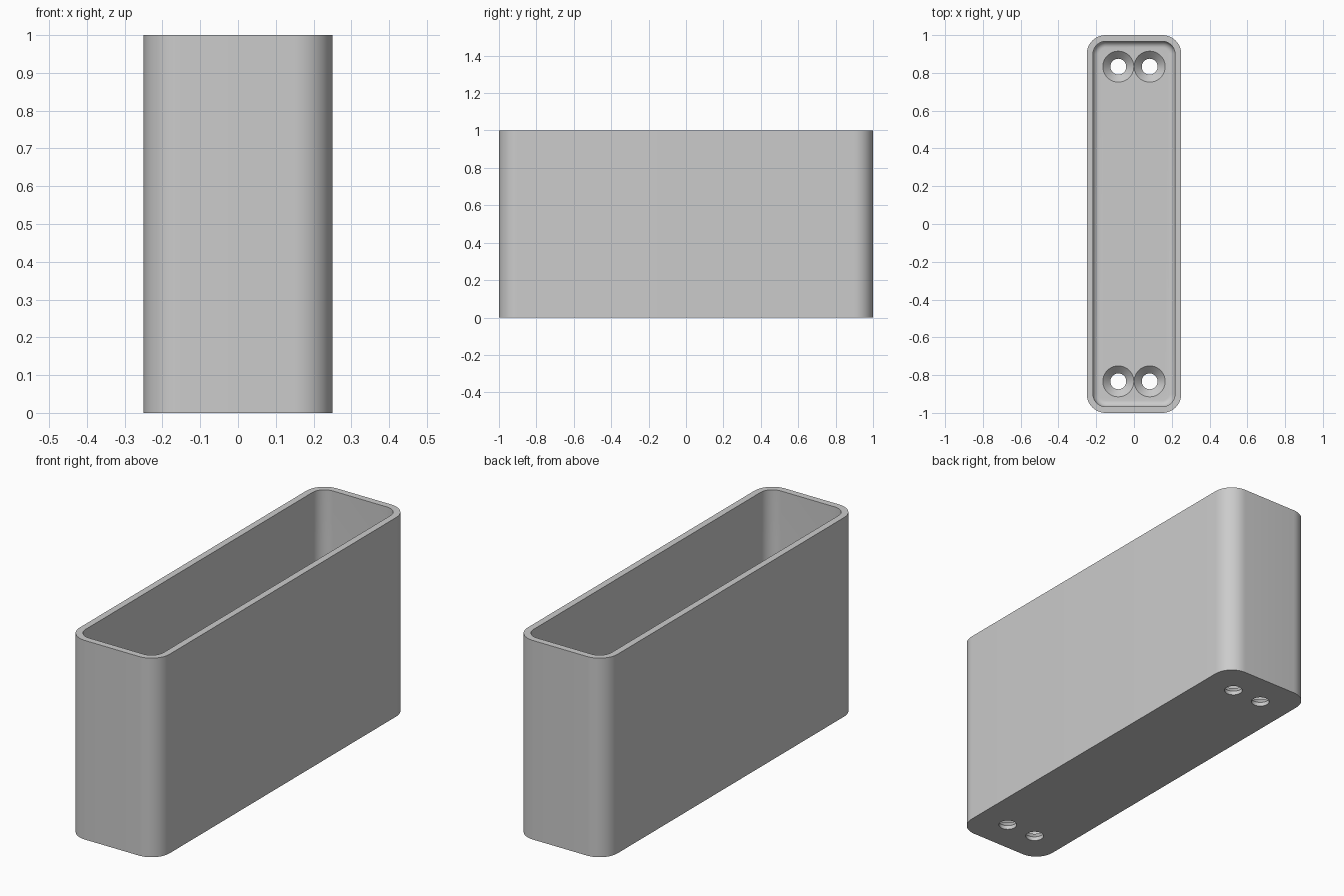
import bpy, bmesh, math

if "Cube" in bpy.data.objects:
    bpy.data.objects.remove(bpy.data.objects["Cube"], do_unlink=True)

HALF_X, HALF_Y, HEIGHT = 0.25, 1.0, 1.0
CORNER, WALL, FLOOR, FILLET = 0.1, 0.033, 0.06, 0.033
HOLE_R, SINK_R = 0.042, 0.082
STEPS = 12

grey = bpy.data.materials.new("light_grey")
grey.use_nodes = True
colour = (0.6, 0.6, 0.6, 1)
grey.diffuse_color = colour
grey.node_tree.nodes["Principled BSDF"].inputs["Base Color"].default_value = colour


def rounded_ring(bm, inset, z):
    """Rounded rectangle, drawn inwards from the outer outline."""
    verts = []
    radius = CORNER - inset
    corners = [(1, 1), (-1, 1), (-1, -1), (1, -1)]
    for quarter, (sx, sy) in enumerate(corners):
        for i in range(STEPS + 1):
            a = math.pi / 2 * (quarter + i / STEPS)
            verts.append(bm.verts.new((sx * (HALF_X - CORNER) + radius * math.cos(a),
                                       sy * (HALF_Y - CORNER) + radius * math.sin(a), z)))
    return verts


def round_ring(bm, x, y, radius, z, sides=48):
    angles = [2 * math.pi * i / sides for i in range(sides)]
    return [bm.verts.new((x + radius * math.cos(a), y + radius * math.sin(a), z))
            for a in angles]


def skin(bm, rings):
    """Join successive rings and cap both ends."""
    for low, high in zip(rings, rings[1:]):
        n = len(low)
        for i in range(n):
            j = (i + 1) % n
            bm.faces.new((low[i], low[j], high[j], high[i]))
    bm.faces.new(rings[0][::-1])
    bm.faces.new(rings[-1])


def finish(bm, name):
    bmesh.ops.recalc_face_normals(bm, faces=bm.faces)
    mesh = bpy.data.meshes.new(name)
    bm.to_mesh(mesh)
    bm.free()
    mesh.materials.append(grey)
    obj = bpy.data.objects.new(name, mesh)
    bpy.context.collection.objects.link(obj)
    return obj


# Open box: outer wall, rim, inner wall, rounded floor edge
bm = bmesh.new()
profile = [(0, 0), (0, HEIGHT), (WALL, HEIGHT)]
for i in range(9):
    a = math.pi / 2 * i / 8
    profile.append((WALL + FILLET * (1 - math.cos(a)),
                    FLOOR + FILLET * (1 - math.sin(a))))
skin(bm, [rounded_ring(bm, inset, z) for inset, z in profile])
box = finish(bm, "open_box")

# Countersunk screw holes, two at each end of the floor
bm = bmesh.new()
sink_z = FLOOR - (SINK_R - HOLE_R)
shape = [(HOLE_R, -0.1), (HOLE_R, sink_z), (SINK_R, FLOOR), (SINK_R, FLOOR + 0.1)]
for x in (-0.083, 0.083):
    for y in (-0.833, 0.833):
        skin(bm, [round_ring(bm, x, y, r, z) for r, z in shape])
cutter = finish(bm, "screw_hole_cutter")
cutter.hide_render = True

cut = box.modifiers.new("screw_holes", 'BOOLEAN')
cut.operation = 'DIFFERENCE'
cut.solver = 'EXACT'
cut.object = cutter

bpy.ops.object.select_all(action='DESELECT')
box.select_set(True)
bpy.context.view_layer.objects.active = box
bpy.ops.object.modifier_apply(modifier=cut.name)
bpy.data.objects.remove(cutter, do_unlink=True)
bpy.ops.object.shade_smooth_by_angle(angle=math.radians(30))
